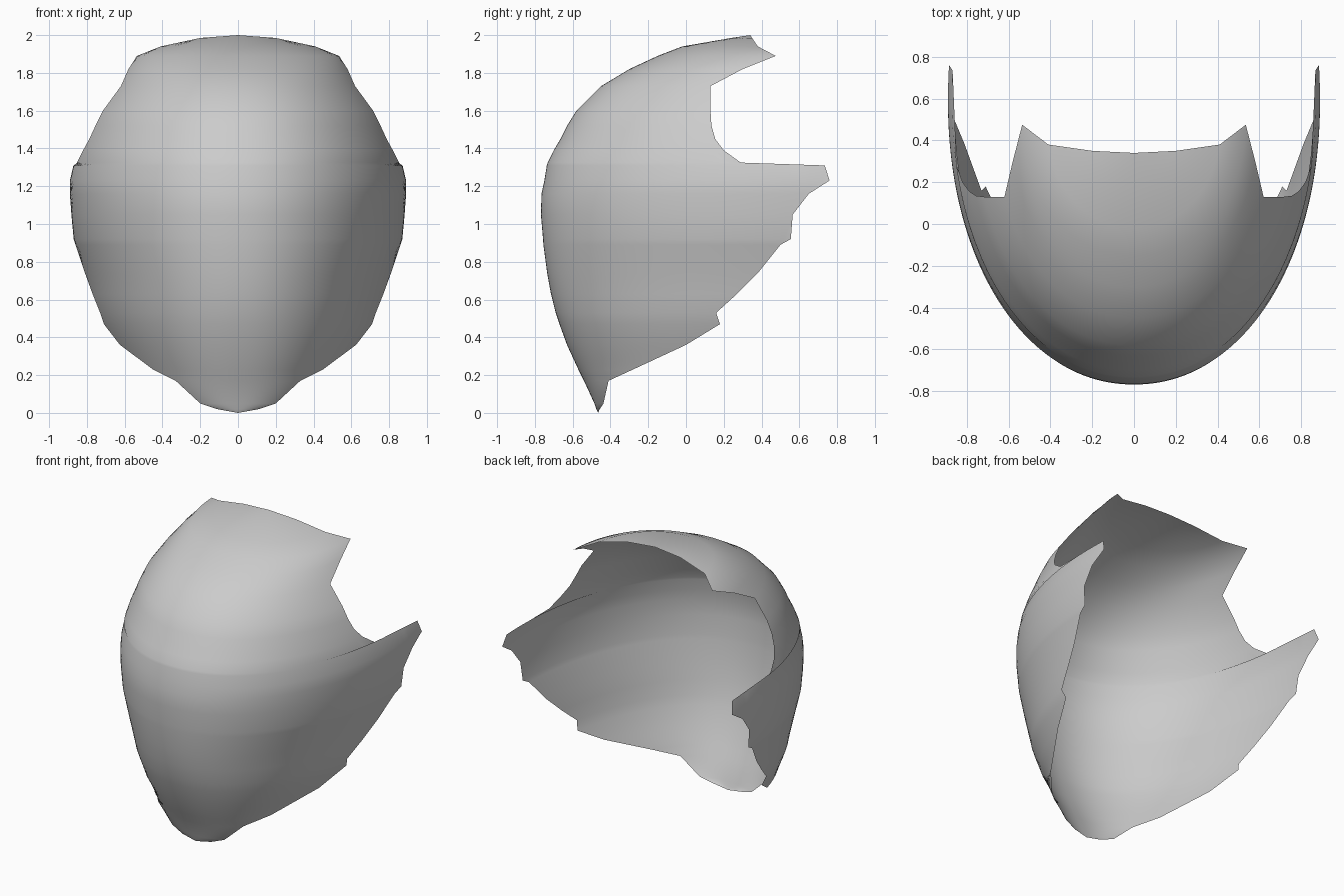
import bpy, bmesh
from math import acos, sin, cos, copysign

if "Cube" in bpy.data.objects:
    bpy.data.objects.remove(bpy.data.objects["Cube"])

# Horizontal slices: height, front y on the centreline, rim x, rim y
SLICES = [
    (0.00, -.465, 0.00, -.465), (0.02, -.475, .11, -.457), (0.05, -.485, .20, -.437),
    (0.17, -.54, .33, -.41), (0.23, -.57, .45, -.28), (0.36, -.63, .625, 0.00),
    (0.47, -.67, .71, .18), (0.53, -.69, .73, .16), (0.63, -.715, .77, .27),
    (0.74, -.735, .81, .38), (0.89, -.755, .86, .50), (0.92, -.757, .87, .555),
    (1.05, -.768, .882, .565), (1.16, -.765, .89, .65), (1.23, -.75, .885, .76),
    (1.31, -.737, .868, .735), (1.325, -.732, .852, .29), (1.39, -.70, .82, .20),
    (1.45, -.665, .787, .155), (1.52, -.63, .755, .135), (1.60, -.58, .715, .13),
    (1.73, -.45, .62, .13), (1.82, -.30, .58, .30), (1.89, -.15, .535, .475),
    (1.94, -.02, .41, .38), (1.985, .24, .20, .35), (2.00, .34, 0.00, .34),
]
SEG = 64


def slice_points(z, front, rim_x, rim_y):
    """Slightly squared elliptical arc from the centreline to the rim."""
    yc = 0.6 if z < 1.4 else 0.6 - 0.1 * min(1, (z - 1.4) / 0.3)
    n = 2.1 + 0.2 * max(0, 1 - z / 0.6)      # squarer towards the chin
    p = 2 / n
    depth = yc - front
    t = (yc - rim_y) / depth
    end = acos(max(-1, min(1, copysign(abs(t) ** (1 / p), t))))
    width = rim_x / sin(end) ** p if end > 1e-4 else 0
    points = []
    for i in range(SEG + 1):
        c = cos(end * i / SEG)
        points.append((width * sin(end * i / SEG) ** p,
                       yc - depth * copysign(abs(c) ** p, c), z))
    return points


# Half of the mask shell, lofted through the slices
bm = bmesh.new()
rows = [[bm.verts.new(p) for p in slice_points(*s)] for s in SLICES]
for a, b in zip(rows, rows[1:]):
    for i in range(SEG):
        bm.faces.new((a[i], a[i + 1], b[i + 1], b[i]))
bmesh.ops.remove_doubles(bm, verts=bm.verts, dist=0.0005)
for f in bm.faces:
    f.smooth = True
mesh = bpy.data.meshes.new("mask_shell")
bm.to_mesh(mesh)
bm.free()

# Mirror to the full mask
shell = bpy.data.objects.new("mask_shell", mesh)
bpy.context.collection.objects.link(shell)
mirror = shell.modifiers.new("mirror", 'MIRROR')
mirror.use_clip = True
mirror.merge_threshold = 0.0005
